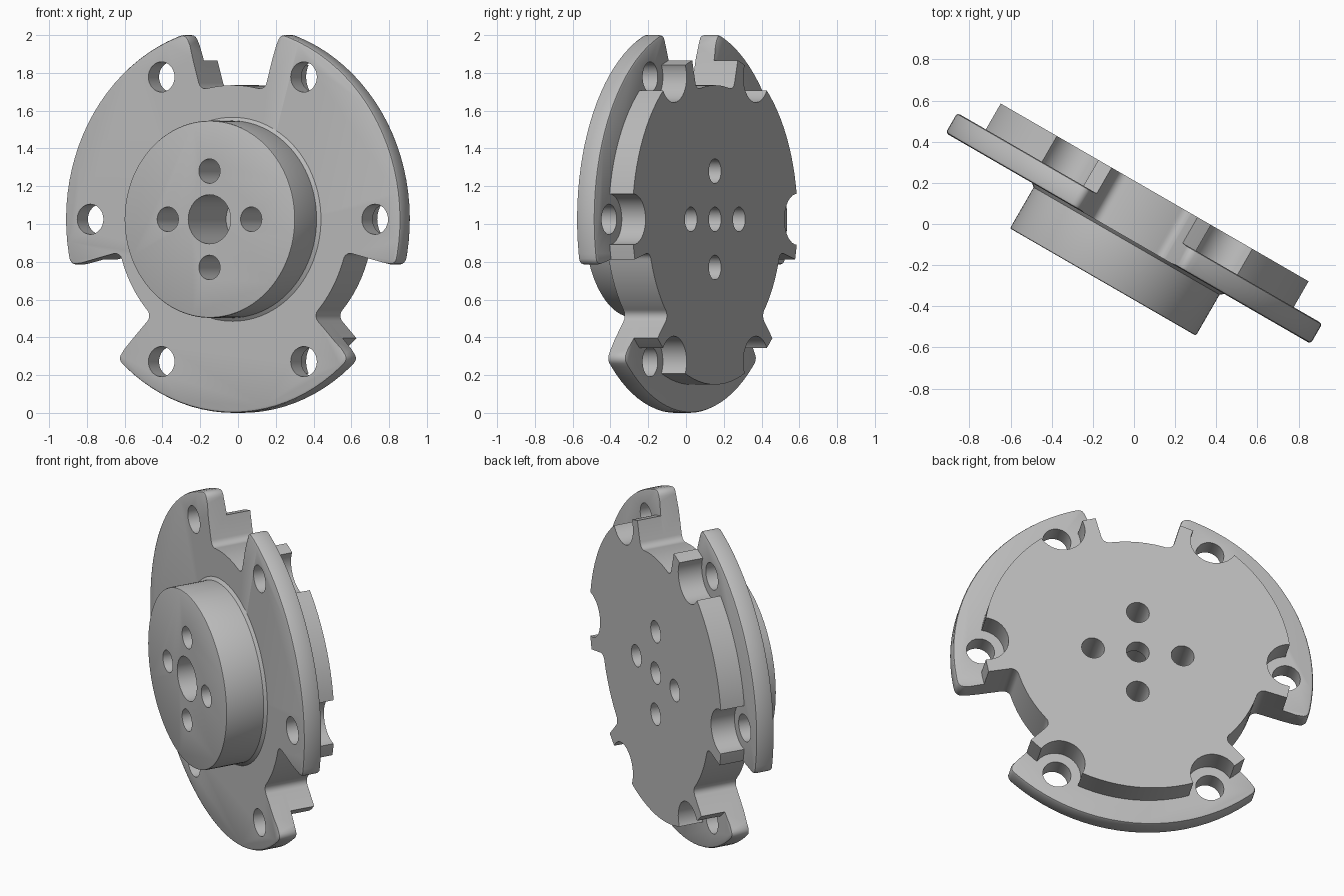
import bpy, bmesh
from math import sin, cos, radians, hypot
from mathutils import Matrix, Vector

if "Cube" in bpy.data.objects:
    bpy.data.objects.remove(bpy.data.objects["Cube"], do_unlink=True)

grey = bpy.data.materials.new("plain_grey")
grey.use_nodes = True
grey.diffuse_color = (0.5, 0.5, 0.5, 1)
grey.node_tree.nodes["Principled BSDF"].inputs["Base Color"].default_value = (0.5, 0.5, 0.5, 1)

# Parts are modelled flat (front = +z), then stood up and turned
STAND = (Matrix.Translation((0.009, -0.005, 1.025))
         @ Matrix.Rotation(radians(-30), 4, 'Z') @ Matrix.Rotation(radians(90), 4, 'X'))
BOLT_CIRCLE, PIN_CIRCLE = 0.87, 0.255
BACK, SEAT, FACE, NOSE = -0.183, -0.038, 0.075, 0.32


def polar(r, deg):
    return Vector((r * cos(radians(deg)), r * sin(radians(deg)), 0))


def make_object(name, bm):
    bmesh.ops.recalc_face_normals(bm, faces=bm.faces)
    mesh = bpy.data.meshes.new(name)
    bm.to_mesh(mesh)
    bm.free()
    obj = bpy.data.objects.new(name, mesh)
    bpy.context.collection.objects.link(obj)
    mesh.materials.append(grey)
    return obj


def cone(name, r1, r2, low, high, centre=(0, 0, 0), segments=48):
    bm = bmesh.new()
    place = Matrix.Translation(Vector(centre) + Vector((0, 0, (low + high) / 2)))
    bmesh.ops.create_cone(bm, cap_ends=True, segments=segments, radius1=r1, radius2=r2,
                          depth=high - low, matrix=place)
    return make_object(name, bm)


def notched_disc(name, radius, low, high, round_tips, rim_bevel):
    """Disc with three radial notches, filleted at the notch floors."""
    bm = bmesh.new()
    verts, corners = [], []
    for start in (106, 226, 346):
        for r, first, sweep, steps in ((radius, start, 88, 24), (0.71, start + 88, 32, 8)):
            arc = [bm.verts.new(polar(r, first + sweep * i / steps) + Vector((0, 0, low)))
                   for i in range(steps + 1)]
            verts += arc
            if r < radius or round_tips:
                corners += [arc[0], arc[-1]]
    bm.faces.new(verts)
    bmesh.ops.bevel(bm, geom=corners, offset=0.04, segments=5, profile=0.5,
                    affect='VERTICES', clamp_overlap=False)
    grown = bmesh.ops.extrude_face_region(bm, geom=bm.faces[:])
    bmesh.ops.translate(bm, vec=(0, 0, high - low),
                        verts=[v for v in grown["geom"] if isinstance(v, bmesh.types.BMVert)])
    if rim_bevel:
        rim = [e for e in bm.edges
               if abs(e.verts[0].co.z - e.verts[1].co.z) < 0.001
               and all(hypot(v.co.x, v.co.y) > 0.9 for v in e.verts)]
        bmesh.ops.bevel(bm, geom=rim, offset=rim_bevel, segments=2, profile=0.5,
                        affect='EDGES', clamp_overlap=True)
    return make_object(name, bm)


def drill(part, holes):
    """Cut (radius, centre, low, high) cylinders out of a part."""
    for r, centre, low, high in holes:
        cutter = cone("hole_cutter", r, r, low, high, centre, 32)
        cutter.hide_render = True
        mod = part.modifiers.new("hole", 'BOOLEAN')
        mod.operation, mod.solver, mod.object = 'DIFFERENCE', 'EXACT', cutter
        bpy.context.view_layer.objects.active = part
        bpy.ops.object.modifier_apply(modifier=mod.name)
        bpy.data.objects.remove(cutter, do_unlink=True)


# Flange plate, backing disc and round boss
plate = notched_disc("flange_plate", 1.025, SEAT, FACE, True, 0.015)
disc = notched_disc("backing_disc", 0.875, BACK, SEAT, False, 0)
boss = cone("boss", 0.522, 0.522, FACE, NOSE, segments=96)
fillet = cone("boss_fillet", 0.54, 0.522, FACE, FACE + 0.015, segments=96)

# Soft front edge on the boss
bm = bmesh.new()
bm.from_mesh(boss.data)
front = [e for e in bm.edges if all(v.co.z > NOSE - 0.001 for v in e.verts)]
bmesh.ops.bevel(bm, geom=front, offset=0.008, segments=2, profile=0.5, affect='EDGES')
bm.to_mesh(boss.data)
bm.free()

# Holes: stepped centre bore, four pin holes, six bolt holes with counterbores
centre_holes = [(0.13, (0, 0, 0), -0.08, 1), (0.065, (0, 0, 0), -1, 1)]
pin_holes = [(0.065, polar(PIN_CIRCLE, a), -1, 1) for a in range(0, 360, 90)]
bolts = [polar(BOLT_CIRCLE, a) for a in range(0, 360, 60)]
drill(plate, centre_holes + pin_holes + [(0.08, b, -1, 1) for b in bolts])
drill(disc, centre_holes + pin_holes + [(0.135, b, -1, 1) for b in bolts])
drill(boss, centre_holes + pin_holes)
drill(fillet, [(0.515, (0, 0, 0), -1, 1)])

for part in (plate, disc, boss, fillet):
    part.data.transform(STAND)
    bpy.ops.object.select_all(action='DESELECT')
    part.select_set(True)
    bpy.context.view_layer.objects.active = part
    bpy.ops.object.shade_smooth_by_angle(angle=radians(30))
